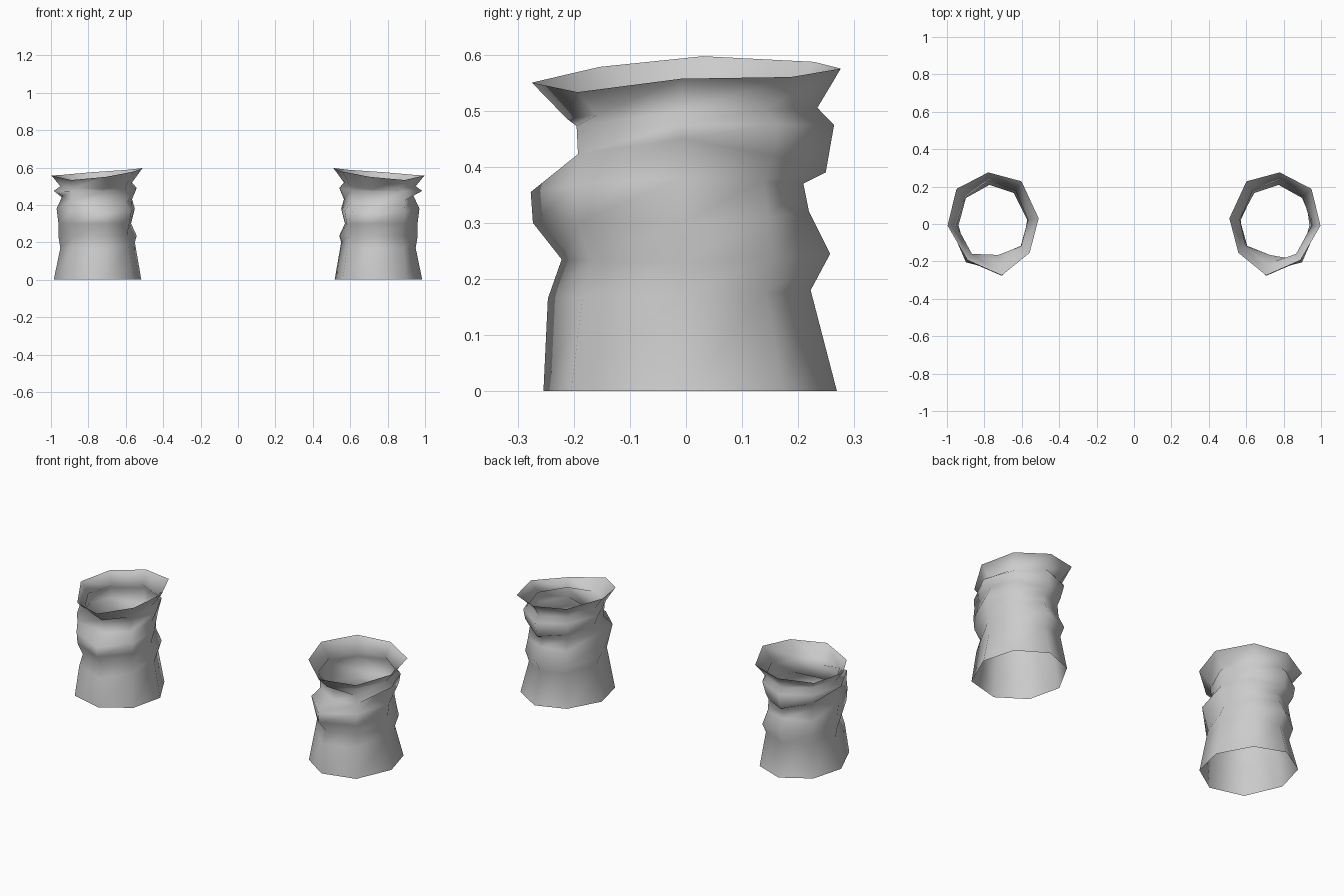
import bpy
import bmesh
from math import radians, cos, sin

CX = 0.755                      # centre of the right-hand cuff
# directions of the eight columns, counter-clockwise from the outer side
ANGLES = [-2, 44, 85, 124, 173, 218, 260, 305]

# radius of each column, from floor to flared lip
RADII = [
    [.230, .195, .205, .205, .215, .183, .230, .195, .242],   # outer side
    [.250, .205, .225, .210, .200, .225, .235, .205, .270],   # outer back
    [.270, .223, .258, .220, .210, .250, .265, .235, .277],   # back
    [.250, .215, .235, .205, .200, .215, .235, .215, .275],   # inner back
    [.240, .205, .215, .185, .205, .190, .215, .190, .247],   # inner side
    [.248, .215, .205, .220, .235, .190, .192, .200, .250],   # inner front
    [.258, .250, .225, .277, .281, .170, .168, .215, .279],   # front
    [.250, .225, .205, .235, .240, .235, .238, .195, .236],   # outer front
]
# fold heights along the four main directions
HEIGHTS = [
    [0, .17, .23, .30, .38, .45, .475, .50, .557],            # outer side
    [0, .18, .245, .32, .37, .39, .475, .505, .575],          # back
    [0, .20, .235, .30, .38, .43, .49, .52, .597],            # inner side
    [0, .165, .235, .30, .355, .395, .47, .485, .55],         # front
]
LIP_DIAGONAL = {1: .56, 3: .587, 5: .578, 7: .533}


def height(col, ring):
    if ring == 8 and col in LIP_DIAGONAL:
        return LIP_DIAGONAL[col]
    a = HEIGHTS[col // 2][ring]
    b = HEIGHTS[((col + 1) // 2) % 4][ring]
    return (a + b) / 2


def make_cuff(name, side):
    bm = bmesh.new()
    rings = []
    for r in range(9):
        rings.append([bm.verts.new((side * (CX + RADII[c][r] * cos(radians(a))),
                                    RADII[c][r] * sin(radians(a)),
                                    height(c, r)))
                      for c, a in enumerate(ANGLES)])
    for low, high in zip(rings, rings[1:]):
        for c in range(8):
            n = (c + 1) % 8
            quad = [low[c], low[n], high[n], high[c]]
            face = bm.faces.new(quad if side > 0 else quad[::-1])
            face.smooth = True
    mesh = bpy.data.meshes.new(name)
    bm.to_mesh(mesh)
    bm.free()
    obj = bpy.data.objects.new(name, mesh)
    bpy.context.collection.objects.link(obj)
    return obj


# mirrored pair of open, crumpled cuffs
make_cuff("right_cuff", 1)
make_cuff("left_cuff", -1)
